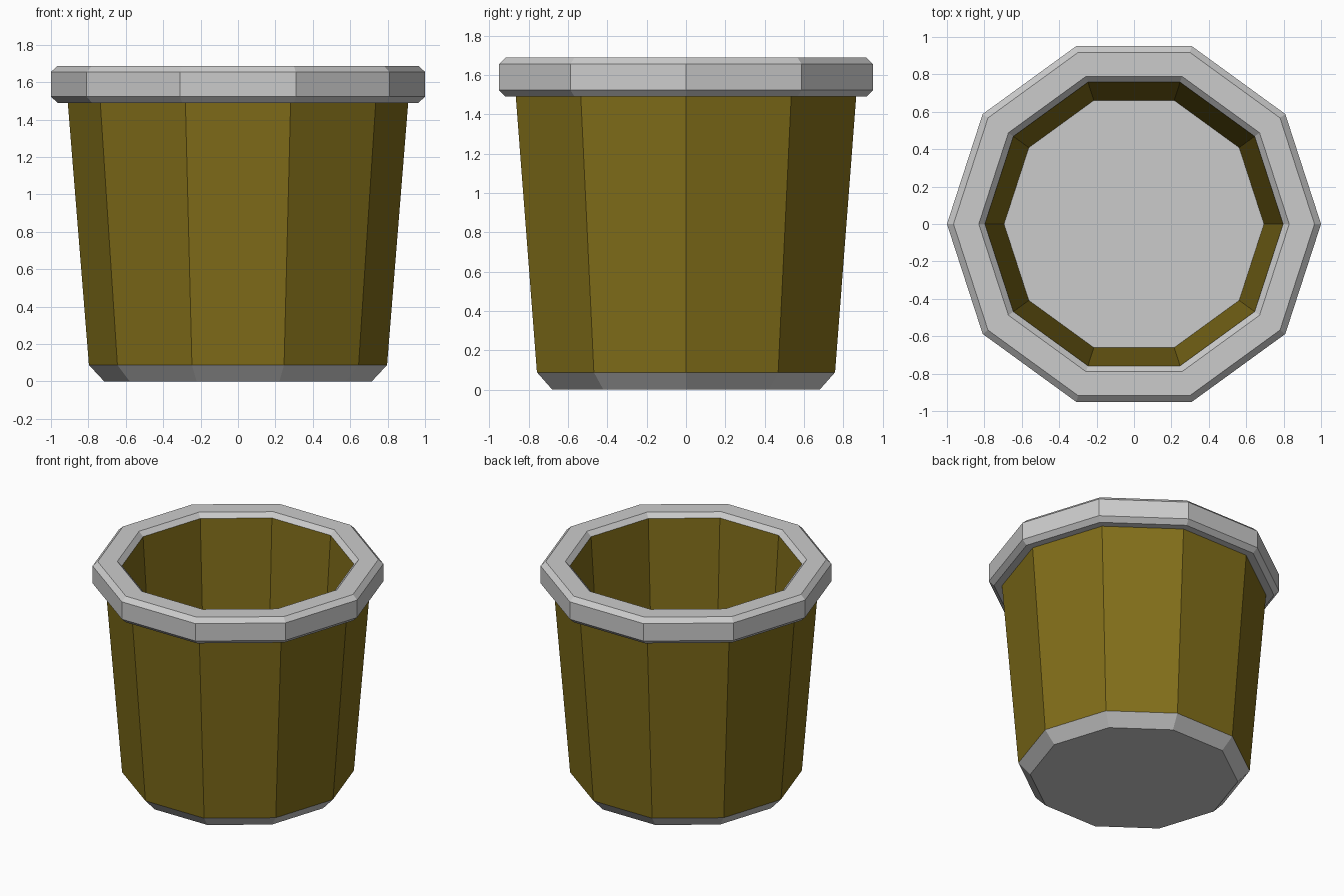
import bpy
import bmesh
from math import cos, sin, tau

if "Cube" in bpy.data.objects:
    bpy.data.objects.remove(bpy.data.objects["Cube"])

SIDES = 10


def lathe(name, profile, material=None):
    """Spin (radius, z) points into a faceted band; radius 0 closes it with a flat cap."""
    bm = bmesh.new()
    rings = []
    for r, z in profile:
        if r > 0:
            rings.append([bm.verts.new((r * cos(tau * i / SIDES), r * sin(tau * i / SIDES), z))
                          for i in range(SIDES)])
    for a, b in zip(rings, rings[1:]):
        for i in range(SIDES):
            j = (i + 1) % SIDES
            bm.faces.new((a[i], a[j], b[j], b[i]))
    if profile[0][0] == 0:
        bm.faces.new(rings[0][::-1])
    if profile[-1][0] == 0:
        bm.faces.new(rings[-1])
    mesh = bpy.data.meshes.new(name)
    bm.to_mesh(mesh)
    bm.free()
    if material:
        mesh.materials.append(material)
    obj = bpy.data.objects.new(name, mesh)
    bpy.context.collection.objects.link(obj)
    return obj


olive = bpy.data.materials.new("olive")
olive.diffuse_color = (0.22, 0.155, 0.01, 1)
olive.use_nodes = True
olive.node_tree.nodes["Principled BSDF"].inputs["Base Color"].default_value = olive.diffuse_color

# Chamfered base with flat underside
lathe("base", [(0, 0), (0.715, 0), (0.797, 0.088)])
# Tapered outer wall
lathe("outer_wall", [(0.797, 0.088), (0.91, 1.49)], olive)
# Bevelled rim
lathe("rim", [(0.91, 1.49), (0.965, 1.49), (1, 1.523), (1, 1.655),
              (0.965, 1.688), (0.83, 1.688), (0.797, 1.655)])
# Inner wall and floor
lathe("inner_wall", [(0.797, 1.655), (0.695, 0.09)], olive)
lathe("floor", [(0.695, 0.09), (0, 0.09)])
